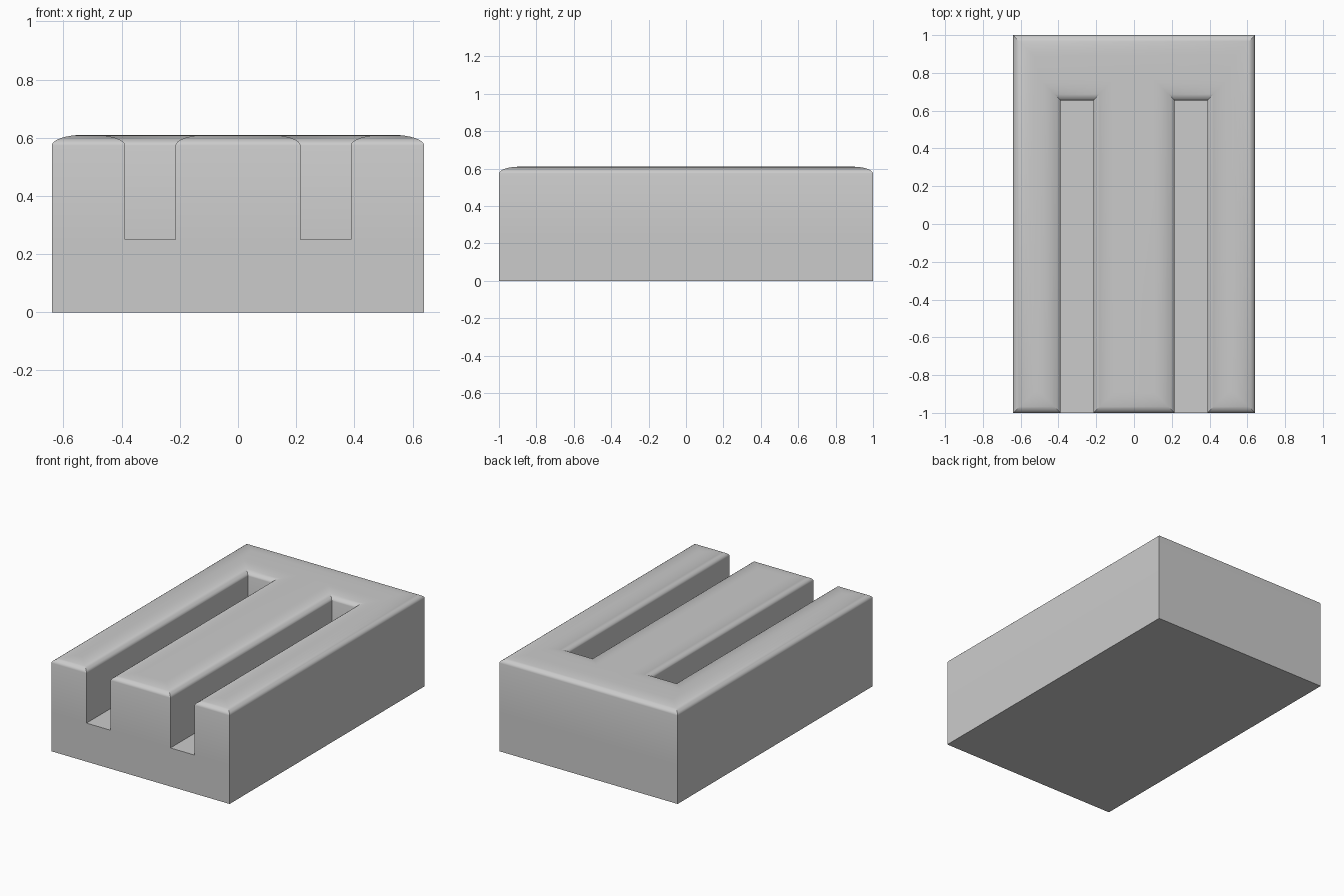
import bpy
import bmesh
import math
from mathutils import Vector

cube = bpy.data.objects.get("Cube")
if cube:
    bpy.data.objects.remove(cube)

HALF_W, HALF_L, HEIGHT = 0.64, 1.0, 0.61
SLOT_IN, SLOT_OUT, SLOT_END, FLOOR = 0.215, 0.388, 0.655, 0.25
ROUND_IN, ROUND_DOWN, STEPS = 0.11, 0.037, 8

grey = bpy.data.materials.new("plain grey")
grey.use_nodes = True
colour = (0.6, 0.6, 0.6, 1)
grey.diffuse_color = colour
grey.node_tree.nodes["Principled BSDF"].inputs["Base Color"].default_value = colour

# Plan outline with two slots open to the front, counter-clockwise
outline = [Vector((-HALF_W, -HALF_L))]
for a, b in ((-SLOT_OUT, -SLOT_IN), (SLOT_IN, SLOT_OUT)):
    outline += [Vector(p) for p in
                ((a, -HALF_L), (a, SLOT_END), (b, SLOT_END), (b, -HALF_L))]
outline += [Vector(p) for p in
            ((HALF_W, -HALF_L), (HALF_W, HALF_L), (-HALF_W, HALF_L))]
count = len(outline)


def inward(i):
    """Mitre direction that moves both neighbouring edges in by one unit."""
    before = (outline[i] - outline[i - 1]).normalized()
    after = (outline[(i + 1) % count] - outline[i]).normalized()
    total = before + after
    return Vector((-total.y, total.x))


bm = bmesh.new()


def ring(inset, z):
    return [bm.verts.new((*(p + inward(i) * inset), z))
            for i, p in enumerate(outline)]


# Slotted upper body with a rounded top rim
rings = [ring(0, FLOOR)]
for s in range(STEPS + 1):
    t = s / STEPS * math.pi / 2
    rings.append(ring(ROUND_IN * (1 - math.cos(t)),
                      HEIGHT - ROUND_DOWN * (1 - math.sin(t))))
for low, high in zip(rings, rings[1:]):
    for i in range(count):
        j = (i + 1) % count
        bm.faces.new((low[i], low[j], high[j], high[i]))
bm.faces.new(rings[-1])

# Slot floors and solid lower body
lower = rings[0]
for k in (1, 5):
    bm.faces.new((lower[k], lower[k + 3], lower[k + 2], lower[k + 1]))
corners = [0, count - 3, count - 2, count - 1]
base = [bm.verts.new((outline[i].x, outline[i].y, 0)) for i in corners]
bm.faces.new(base[::-1])
front_edge = [lower[i] for i in (0, 1, 4, 5, 8, 9)]
bm.faces.new([base[0], base[1]] + front_edge[::-1])
for k in (1, 2, 3):
    n = (k + 1) % 4
    bm.faces.new((base[k], base[n], lower[corners[n]], lower[corners[k]]))

bmesh.ops.recalc_face_normals(bm, faces=bm.faces)
mesh = bpy.data.meshes.new("slotted_block")
bm.to_mesh(mesh)
bm.free()
mesh.materials.append(grey)
block = bpy.data.objects.new("slotted_block", mesh)
bpy.context.collection.objects.link(block)

# Smooth rim, sharp corners
bpy.ops.object.select_all(action="DESELECT")
block.select_set(True)
bpy.context.view_layer.objects.active = block
bpy.ops.object.shade_smooth_by_angle(angle=math.radians(30))
